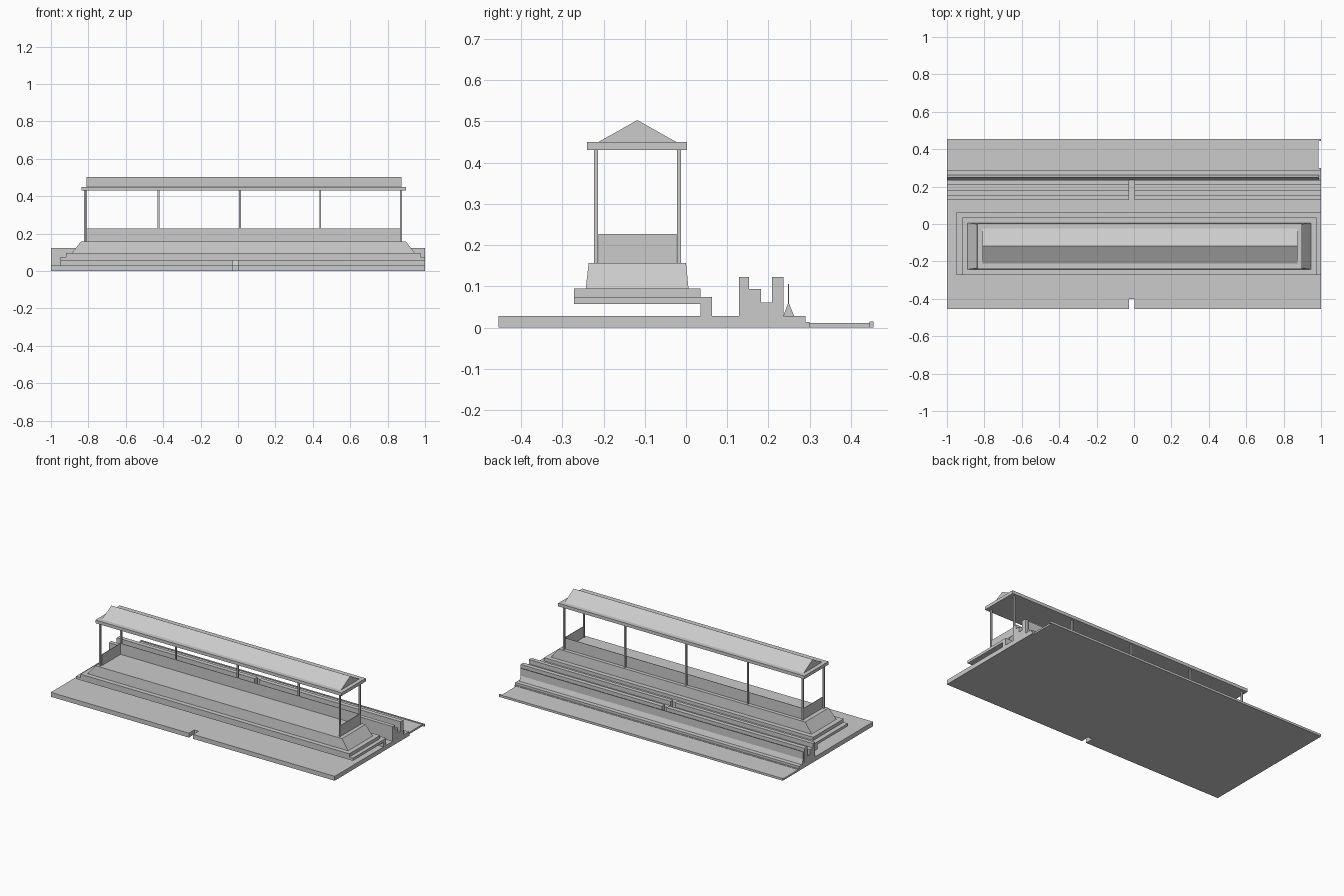
import bpy

if "Cube" in bpy.data.objects:
    bpy.data.objects.remove(bpy.data.objects["Cube"])


def mesh(name, verts, faces):
    me = bpy.data.meshes.new(name)
    me.from_pydata(verts, [], faces)
    me.validate()
    ob = bpy.data.objects.new(name, me)
    bpy.context.collection.objects.link(ob)
    return ob


def loft(name, a, b):
    """Closed solid between two matching outlines."""
    n = len(a)
    faces = [tuple(reversed(range(n))), tuple(range(n, 2 * n))]
    faces += [(i, (i + 1) % n, n + (i + 1) % n, n + i) for i in range(n)]
    return mesh(name, a + b, faces)


def rect(x0, x1, y0, y1, z):
    return [(x0, y0, z), (x1, y0, z), (x1, y1, z), (x0, y1, z)]


def box(name, x0, x1, y0, y1, z0, z1):
    return loft(name, rect(x0, x1, y0, y1, z0), rect(x0, x1, y0, y1, z1))


def along_x(name, profile, x0, x1):
    """Extrude a counter-clockwise (y, z) profile along x."""
    return loft(name, [(x0, y, z) for y, z in profile],
                [(x1, y, z) for y, z in profile])


GAP0, GAP1 = -0.028, 0.003   # central opening

# Ground slab with a notch in the front edge
outline = [(-1, -.455), (GAP0, -.455), (GAP0, -.40), (GAP1, -.40),
           (GAP1, -.455), (1, -.455), (1, .29), (-1, .29)]
loft("ground_slab", [(x, y, 0) for x, y in outline],
     [(x, y, .028) for x, y in outline])

# Low rear strip with curbs
box("rear_strip", -1, .987, .29, .455, 0, .011)
box("rear_curb_outer", -1, 1, .445, .455, 0, .014)
box("rear_curb_inner", -1, 1, .289, .299, 0, .013)

# Plinth steps carried by a rear support wall with an opening
box("plinth_lower", -.95, 1, -.272, .063, .057, .074)
box("plinth_upper", -.92, .975, -.272, .035, .074, .095)
for side, x0, x1 in (("left", -.95, GAP0), ("right", GAP1, 1)):
    box("support_wall_" + side, x0, x1, .035, .063, .028, .057)

# Sloped platform
loft("platform", rect(-.889, .946, -.243, .006, .095),
     rect(-.84, .898, -.236, 0, .157))

# Parapet: back and both ends, open at the front
box("parapet_back", -.81, .873, -.026, -.023, .157, .227)
box("parapet_left", -.812, -.809, -.212, -.023, .157, .227)
box("parapet_right", .871, .874, -.212, -.023, .157, .227)

# Posts: five at the back, two at the front corners
posts = [(-.811, -.017), (-.425, -.017), (.010, -.017), (.440, -.017),
         (.871, -.017), (-.818, -.218), (.871, -.218)]
for i, (x, y) in enumerate(posts):
    box(f"post_{i + 1}", x - .005, x + .005, y - .005, y + .005, .157, .43)

# Roof plate and gable
box("roof_plate", -.836, .898, -.24, .003, .43, .45)
along_x("roof_gable", [(-.212, .45), (-.024, .45), (-.118, .503)], -.81, .873)

# Rear steps between two walls, split by the central opening
steps = [(.128, .028), (.236, .028), (.236, .122), (.208, .122), (.208, .061),
         (.182, .061), (.182, .094), (.153, .094), (.153, .122), (.128, .122)]
for side, x0, x1 in (("left", -1, GAP0), ("right", GAP1, 1)):
    along_x("rear_steps_" + side, steps, x0, x1)

# Thin fence on a tapered foot
along_x("fence", [(.236, .028), (.262, .028), (.250, .058), (.250, .106),
                  (.247, .106), (.247, .058)], -1, .99)
